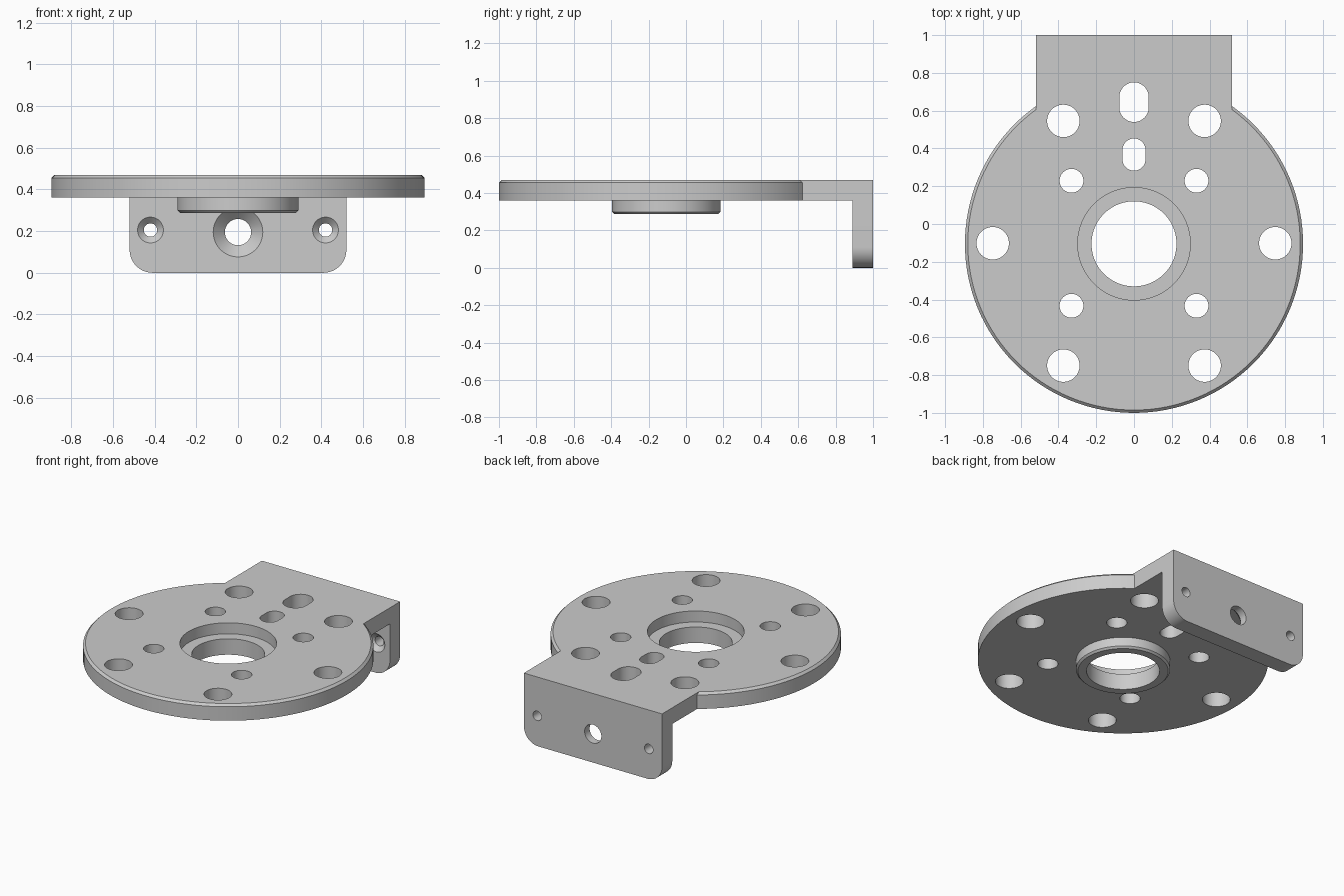
import bpy, bmesh
from math import sin, cos, pi, radians
from mathutils import Matrix

if "Cube" in bpy.data.objects:
    bpy.data.objects.remove(bpy.data.objects["Cube"], do_unlink=True)

CY = -0.105                      # disc centre on y
BOTTOM, TOP = 0.36, 0.47         # plate thickness
R = 0.895                        # disc radius
HALF_W, FLANGE_FRONT = 0.52, 0.89

steel = bpy.data.materials.new("plain grey")
steel.use_nodes = True
colour = (0.6, 0.6, 0.6, 1)
steel.diffuse_color = colour
steel.node_tree.nodes["Principled BSDF"].inputs["Base Color"].default_value = colour

TO_Y = Matrix.Rotation(radians(-90), 4, "X")    # local z becomes world y


def loft(name, rings, matrix=Matrix()):
    """Closed solid through matching rings of points."""
    bm = bmesh.new()
    loops = [[bm.verts.new(matrix @ Matrix.Translation(p).to_translation()) for p in ring]
             for ring in rings]
    n = len(loops[0])
    for a, b in zip(loops, loops[1:]):
        for i in range(n):
            j = (i + 1) % n
            bm.faces.new((a[i], a[j], b[j], b[i]))
    bm.faces.new(loops[0])
    bm.faces.new(loops[-1])
    bmesh.ops.recalc_face_normals(bm, faces=bm.faces)
    mesh = bpy.data.meshes.new(name)
    bm.to_mesh(mesh)
    bm.free()
    mesh.materials.append(steel)
    obj = bpy.data.objects.new(name, mesh)
    bpy.context.collection.objects.link(obj)
    return obj


def revolve(name, profile, x, y, z=0, n=48, matrix=Matrix()):
    angles = [2 * pi * i / n for i in range(n)]
    rings = [[(r * cos(a), r * sin(a), h) for a in angles] for r, h in profile]
    return loft(name, rings, Matrix.Translation((x, y, z)) @ matrix)


def prism(name, outline, lo, hi, matrix=Matrix()):
    return loft(name, [[(u, v, h) for u, v in outline] for h in (lo, hi)], matrix)


def arc(cx, cy, r, start, end, n=16):
    return [(cx + r * cos(radians(start + (end - start) * i / n)),
             cy + r * sin(radians(start + (end - start) * i / n))) for i in range(n + 1)]


def combine(body, other, operation):
    mod = body.modifiers.new(operation, "BOOLEAN")
    mod.operation, mod.solver, mod.object = operation, "EXACT", other
    bpy.context.view_layer.objects.active = body
    bpy.ops.object.modifier_apply(modifier=mod.name)
    bpy.data.objects.remove(other, do_unlink=True)


# Round plate with a chamfered top rim
body = revolve("mounting_bracket",
               [(R, BOTTOM), (R, TOP - 0.015), (R - 0.015, TOP)], 0, CY, n=128)

# Square tab reaching back from the disc
tab = prism("tab", [(-HALF_W, 0.2), (HALF_W, 0.2), (HALF_W, 1), (-HALF_W, 1)], BOTTOM, TOP)
combine(body, tab, "UNION")

# Downturned flange with rounded lower corners
c = 0.11
outline = [(-HALF_W, -TOP), (HALF_W, -TOP)]
outline += arc(HALF_W - c, -c, c, 0, 90) + arc(c - HALF_W, -c, c, 90, 180)
combine(body, prism("flange", outline, FLANGE_FRONT, 1, TO_Y), "UNION")

# Boss beneath the centre
boss = revolve("boss", [(0.278, 0.287), (0.29, 0.299), (0.29, 0.375)], 0, CY, n=96)
combine(body, boss, "UNION")

# Stepped centre bore
cutters = [revolve("bore", [(0.225, 0.2), (0.225, 0.395), (0.298, 0.395), (0.298, 0.6)],
                   0, CY, n=96)]

# Six large holes on a circle, four small holes on a square
spots = [(0.748, 60 * i, 0.086) for i in range(6)]
spots += [(0.468, 45 + 90 * i, 0.063) for i in range(4)]
for dist, angle, r in spots:
    a = radians(angle)
    cutters.append(revolve("hole", [(r, 0.3), (r, 0.6)],
                           dist * cos(a), CY + 0.003 + dist * sin(a)))

# Two slots along the centre line
for lo, hi, r in ((0.54, 0.75, 0.078), (0.282, 0.453, 0.061)):
    slot = arc(0, hi - r, r, 0, 180) + arc(0, lo + r, r, 180, 360)
    cutters.append(prism("slot", slot, 0.3, 0.6))

# Countersunk flange holes
for x, z, big, small in ((0, 0.195, 0.119, 0.063),
                         (-0.42, 0.205, 0.062, 0.032), (0.42, 0.205, 0.062, 0.032)):
    profile = [(big, FLANGE_FRONT - 0.02), (big, FLANGE_FRONT),
               (small, FLANGE_FRONT + big - small), (small, 1.05)]
    cutters.append(revolve("countersink", profile, x, 0, z, matrix=TO_Y))

for cutter in cutters:
    combine(body, cutter, "DIFFERENCE")

bpy.ops.object.select_all(action="DESELECT")
body.select_set(True)
bpy.context.view_layer.objects.active = body
bpy.ops.object.shade_smooth_by_angle(angle=radians(30))
